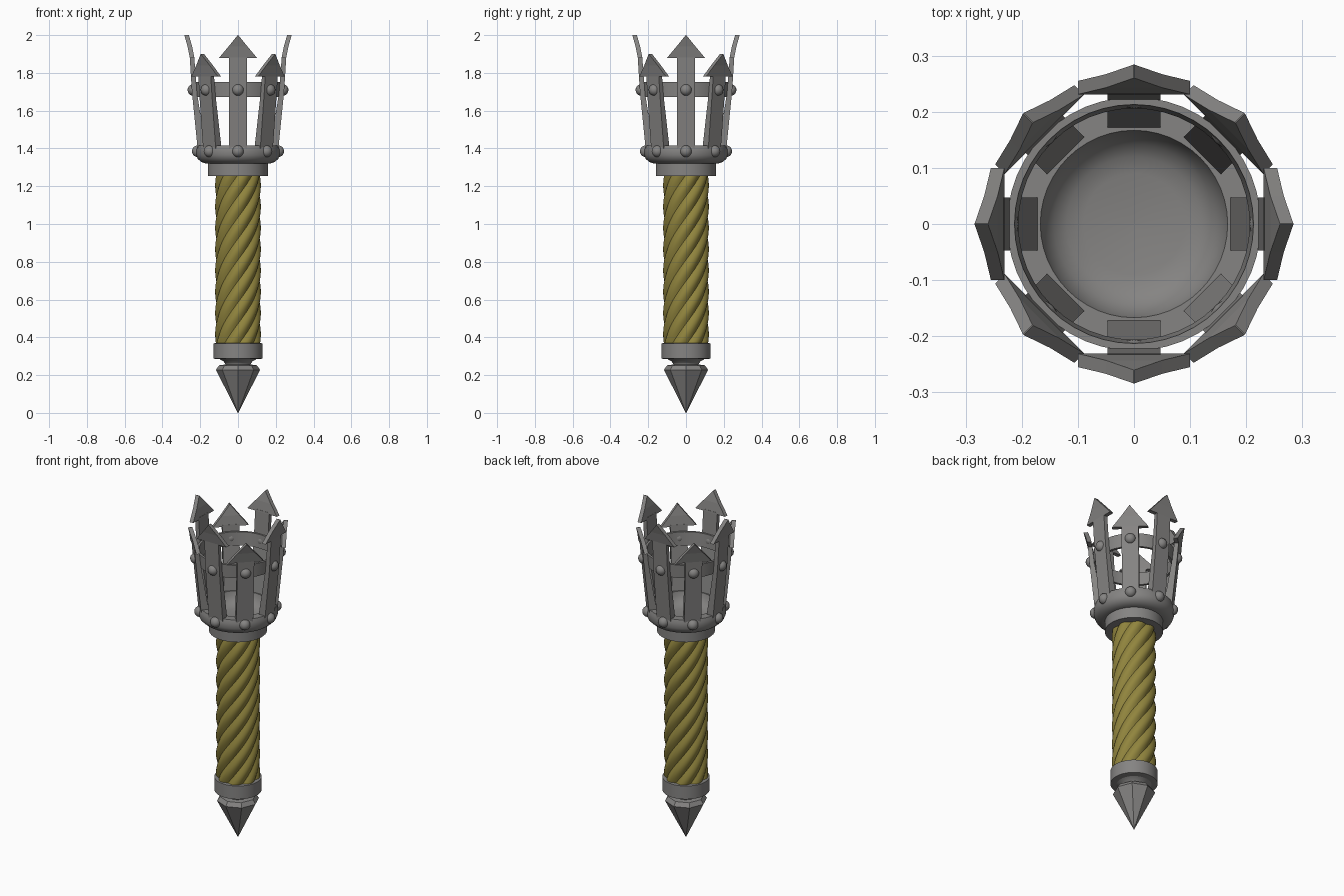
import bpy, bmesh, math
from mathutils import Matrix, Vector

if "Cube" in bpy.data.objects:
    bpy.data.objects.remove(bpy.data.objects["Cube"])


def material(name, rgb):
    m = bpy.data.materials.new(name)
    m.diffuse_color = (*rgb, 1)
    m.use_nodes = True
    m.node_tree.nodes["Principled BSDF"].inputs["Base Color"].default_value = m.diffuse_color
    return m


METAL = material("grey_metal", (0.235, 0.23, 0.225))
WRAP = material("olive_grip", (0.285, 0.235, 0.048))


def finish(bm, name, mat, smooth=None):
    bmesh.ops.remove_doubles(bm, verts=bm.verts, dist=1e-5)
    bmesh.ops.recalc_face_normals(bm, faces=bm.faces)
    me = bpy.data.meshes.new(name)
    bm.to_mesh(me)
    bm.free()
    ob = bpy.data.objects.new(name, me)
    bpy.context.collection.objects.link(ob)
    me.materials.append(mat)
    if smooth:
        bpy.ops.object.select_all(action='DESELECT')
        ob.select_set(True)
        bpy.context.view_layer.objects.active = ob
        bpy.ops.object.shade_smooth_by_angle(angle=math.radians(smooth))
    return ob


def skin(bm, rings, closed=False):
    """Join rings of points with quads; either cap the ends or close into a tube."""
    vs = [[bm.verts.new(p) for p in r] for r in rings]
    n = len(vs[0])
    pairs = list(zip(vs, vs[1:])) + ([(vs[-1], vs[0])] if closed else [])
    for a, b in pairs:
        for i in range(n):
            j = (i + 1) % n
            bm.faces.new((a[i], a[j], b[j], b[i]))
    if not closed:
        bm.faces.new(vs[0])
        bm.faces.new(vs[-1])


def circle(r, z, n):
    return [(r * math.cos(2 * math.pi * i / n), r * math.sin(2 * math.pi * i / n), z)
            for i in range(n)]


def lathe(name, profile, n=48, smooth=30, closed=False):
    bm = bmesh.new()
    skin(bm, [circle(r, z, n) for r, z in profile], closed)
    return finish(bm, name, METAL, smooth)


# Pommel: eight-sided spike, neck and ring
lathe("pommel_spike", [(0.001, 0), (0.117, 0.228), (0.1, 0.252), (0.06, 0.257)], 8, None)
lathe("pommel_neck", [(0.066, 0.245), (0.068, 0.262), (0.078, 0.274), (0.1, 0.286), (0.1, 0.3)])
lathe("pommel_ring", [(0.11, 0.284), (0.13, 0.288), (0.13, 0.368), (0.11, 0.37)])

# Grip: eight-lobed section, twisted about one full turn
bm = bmesh.new()
rings, N, STEPS = [], 64, 64
Z0, Z1 = 0.36, 1.26
for s in range(STEPS + 1):
    t = s / STEPS
    ring = []
    for i in range(N):
        a = 2 * math.pi * i / N
        r = 0.107 + 0.014 * abs(math.sin(4 * a))
        b = a + 2 * math.pi * t
        ring.append((r * math.cos(b), r * math.sin(b), Z0 + (Z1 - Z0) * t))
    rings.append(ring)
skin(bm, rings)
finish(bm, "twisted_grip", WRAP, 35)

# Collar and bowl
lathe("collar", [(0.11, 1.255), (0.16, 1.255), (0.16, 1.325), (0.11, 1.325)])
lathe("bowl", [(0.1, 1.318), (0.17, 1.32), (0.195, 1.328), (0.213, 1.345), (0.221, 1.365),
               (0.221, 1.395), (0.214, 1.415), (0.167, 1.415), (0.16, 1.39), (0.143, 1.365),
               (0.12, 1.35), (0.09, 1.343), (0.002, 1.34)])

# Upper band that ties the prongs together
lathe("upper_band", [(0.206, 1.672), (0.221, 1.672), (0.226, 1.752), (0.213, 1.752)],
      closed=True)


def slab(bm, rows, rot):
    """Rows of (half width, z, inner radius, outer radius)."""
    skin(bm, [[rot @ Vector(p) for p in
               ((ri, -w, z), (ro, -w, z), (ro, w, z), (ri, w, z))] for w, z, ri, ro in rows])


# Arrow-headed prongs (tall on the axes, short between) with two rivets each
for k in range(8):
    rot = Matrix.Rotation(k * math.pi / 4, 3, 'Z')
    tip = 2.0 if k % 2 == 0 else 1.9
    lean = 0.0 if k % 2 == 0 else -0.005
    barb = tip - 0.12
    bm = bmesh.new()
    slab(bm, [(0.047, 1.4, 0.17, 0.214), (0.047, 1.7, 0.218, 0.244),
              (0.047, barb + 0.01, 0.232 + lean, 0.256 + lean)], rot)
    slab(bm, [(0.1, barb, 0.231 + lean, 0.255 + lean),
              (0.05, barb + 0.06, 0.243 + lean, 0.267 + lean),
              (0.001, tip, 0.26 + lean, 0.284 + lean)], rot)
    finish(bm, f"arrow_prong_{k + 1}", METAL)
    for label, r, z in (("lower", 0.213, 1.385), ("upper", 0.236, 1.71)):
        bm = bmesh.new()
        bmesh.ops.create_uvsphere(bm, u_segments=16, v_segments=10, radius=0.031,
                                  matrix=Matrix.Translation(rot @ Vector((r, 0, z))))
        finish(bm, f"{label}_rivet_{k + 1}", METAL, 40)
